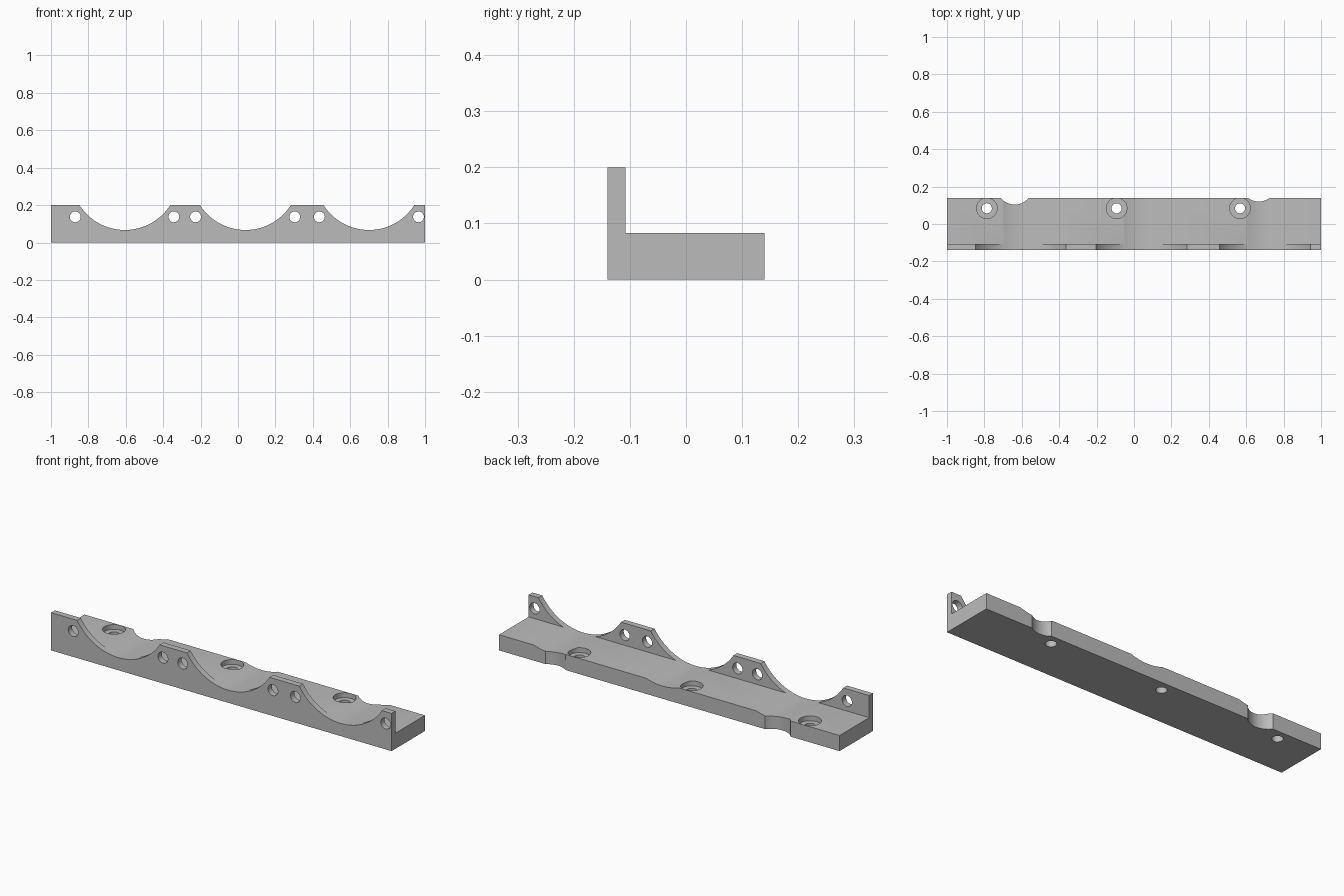
import bpy, bmesh
from math import pi, radians
from mathutils import Matrix

if "Cube" in bpy.data.objects:
    bpy.data.objects.remove(bpy.data.objects["Cube"])

grey = bpy.data.materials.new("plain_grey")
grey.use_nodes = True
colour = (0.5, 0.5, 0.5, 1)
grey.diffuse_color = colour
grey.node_tree.nodes["Principled BSDF"].inputs["Base Color"].default_value = colour


def add_object(name, bm):
    bmesh.ops.recalc_face_normals(bm, faces=bm.faces)
    mesh = bpy.data.meshes.new(name)
    bm.to_mesh(mesh)
    bm.free()
    mesh.materials.append(grey)
    ob = bpy.data.objects.new(name, mesh)
    bpy.context.collection.objects.link(ob)
    return ob


# L-shaped bracket rail, extruded along its length
BACK, WALL, DECK, TOP = 0.14, -0.108, 0.083, 0.2
profile = [(-BACK, 0), (BACK, 0), (BACK, DECK), (WALL, DECK), (WALL, TOP), (-BACK, TOP)]
bm = bmesh.new()
end = bm.faces.new([bm.verts.new((-1, y, z)) for y, z in profile])
side = bmesh.ops.extrude_face_region(bm, geom=[end])
bmesh.ops.translate(bm, vec=(2, 0, 0), verts=[v for v in side["geom"] if isinstance(v, bmesh.types.BMVert)])
rail = add_object("bracket_rail", bm)


def cut(name, radius, depth, centre, along_y=False, sides=48):
    """Subtract a cylinder from the rail."""
    bm = bmesh.new()
    turn = Matrix.Rotation(pi / 2, 4, "X") if along_y else Matrix()
    bmesh.ops.create_cone(bm, cap_ends=True, segments=sides, radius1=radius, radius2=radius,
                          depth=depth, matrix=Matrix.Translation(centre) @ turn)
    cutter = add_object(name, bm)
    cutter.hide_render = True
    mod = rail.modifiers.new(name, "BOOLEAN")
    mod.operation, mod.solver, mod.object = "DIFFERENCE", "EXACT", cutter
    bpy.ops.object.select_all(action="DESELECT")
    bpy.context.view_layer.objects.active = rail
    rail.select_set(True)
    bpy.ops.object.modifier_apply(modifier=name)
    bpy.data.objects.remove(cutter)


# Round cradles across the full depth
for x in (-0.605, 0.04, 0.7):
    cut("cradle", 0.288, 1, (x, 0, 0.355), along_y=True, sides=128)

# Small holes through the upright wall
for x in (-0.87, -0.343, -0.227, 0.303, 0.435, 0.965):
    cut("wall_hole", 0.029, 0.1, (x, -0.125, 0.137), along_y=True, sides=32)

# Counterbored screw holes in the deck
for x in (-0.787, -0.093, 0.567):
    cut("counterbore", 0.055, 0.1, (x, 0.084, 0.107))
    cut("screw_hole", 0.027, 0.4, (x, 0.084, 0.05), sides=32)

# Shallow round notches in the back edge
for x, y in ((-0.638, 0.2), (0.668, 0.216)):
    cut("back_notch", 0.096, 0.5, (x, y, 0.05), sides=64)

bpy.ops.object.shade_smooth_by_angle(angle=radians(30))
